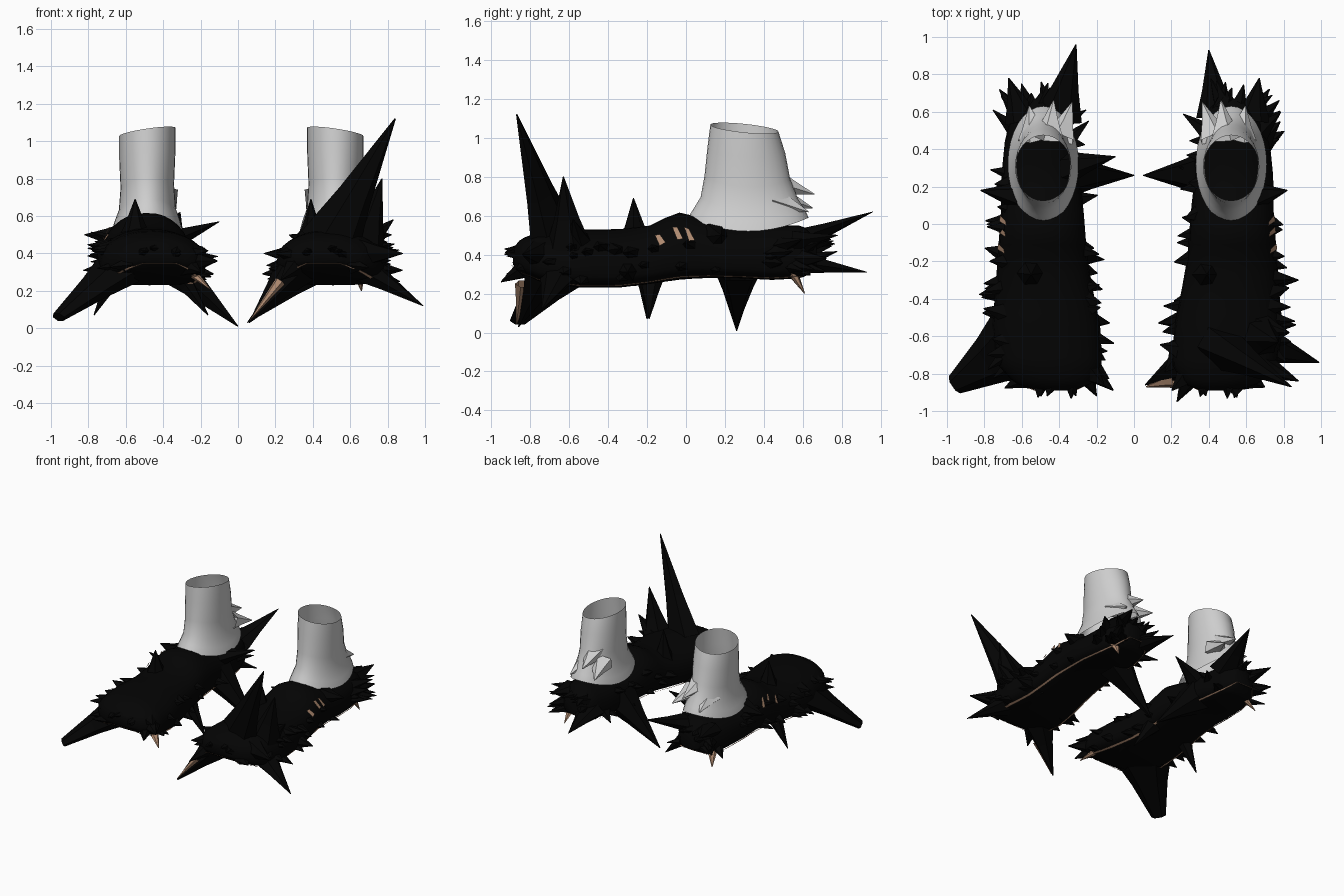
import bpy, bmesh, math, random
from mathutils import Vector

cube = bpy.data.objects.get("Cube")
if cube:
    bpy.data.objects.remove(cube)


def material(name, rgb):
    m = bpy.data.materials.new(name)
    m.use_nodes = True
    m.diffuse_color = (*rgb, 1)
    bsdf = m.node_tree.nodes["Principled BSDF"]
    bsdf.inputs["Base Color"].default_value = (*rgb, 1)
    bsdf.inputs["Roughness"].default_value = 0.9
    return m


BLACK = material("black_leather", (0.0012, 0.0012, 0.0012))
WHITE = material("white_sock", (0.62, 0.62, 0.62))
TAN = material("tan_trim", (0.42, 0.25, 0.16))

# Shoe stations: y, centre x, half width, bottom z, top z
STATIONS = [
    (-0.89, 0.46, 0.10, 0.35, 0.43), (-0.85, 0.47, 0.21, 0.31, 0.48),
    (-0.75, 0.49, 0.28, 0.26, 0.52), (-0.55, 0.51, 0.29, 0.23, 0.53),
    (-0.35, 0.52, 0.26, 0.23, 0.53), (-0.18, 0.53, 0.24, 0.25, 0.55),
    (-0.05, 0.53, 0.23, 0.27, 0.62), (0.08, 0.53, 0.22, 0.28, 0.59),
    (0.25, 0.54, 0.21, 0.28, 0.54), (0.45, 0.54, 0.19, 0.27, 0.55),
    (0.60, 0.54, 0.15, 0.28, 0.55), (0.67, 0.54, 0.08, 0.33, 0.48)]
Y0, Y1 = STATIONS[0][0], STATIONS[-1][0]


def section(y):
    y = min(max(y, Y0), Y1)
    for a, b in zip(STATIONS, STATIONS[1:]):
        if y <= b[0]:
            t = (y - a[0]) / (b[0] - a[0])
            return [p + (q - p) * t for p, q in zip(a, b)]


def surface(y, ang, grow=0.0):
    """Point on the shoe skin; the top narrows and the sole is flattened."""
    y, cx, hw, zb, zt = section(y)
    c, s = math.cos(ang), math.sin(ang)
    lean = 1 - 0.28 * max(s, 0) ** 2
    power = 0.75 if s > 0 else 0.5
    x = math.copysign(abs(c) ** 0.7, c) * (hw + grow) * lean
    mid = zb + (zt - zb) * 0.35
    rise = (zt - mid) if s > 0 else (mid - zb)
    z = mid + math.copysign(abs(s) ** power, s) * (rise + grow)
    return Vector((cx + x, y, z))


def finish(name, bm, mats, side, smooth=None):
    """Place the part on its side; the right foot sits a little further in."""
    bmesh.ops.recalc_face_normals(bm, faces=bm.faces[:])
    for v in bm.verts:
        v.co.x = (v.co.x - inset(side)) * side
    if side < 0:
        bmesh.ops.reverse_faces(bm, faces=bm.faces[:])
    me = bpy.data.meshes.new(name)
    bm.to_mesh(me)
    bm.free()
    ob = bpy.data.objects.new(name, me)
    bpy.context.collection.objects.link(ob)
    for m in mats:
        me.materials.append(m)
    if smooth:
        bpy.ops.object.select_all(action="DESELECT")
        ob.select_set(True)
        bpy.context.view_layer.objects.active = ob
        bpy.ops.object.shade_smooth_by_angle(angle=math.radians(smooth))


def inset(side):
    return 0.005 if side > 0 else 0.04


def bridge(bm, rings, mat=0):
    n = len(rings[0])
    for a, b in zip(rings, rings[1:]):
        for i in range(n):
            f = bm.faces.new((a[i], a[(i + 1) % n], b[(i + 1) % n], b[i]))
            f.material_index = mat


def spike(bm, base, tip, radius, flat=1.0, blunt=0.003, mat=0, sides=6):
    """Thorn with a flared root; flat scales its thickness against its level width."""
    axis = tip - base
    u = axis.cross(Vector((0, 0.001, 1))).normalized()
    v = axis.normalized().cross(u) * flat
    rings = []
    for t, r in ((0, radius), (0.4, radius * 0.55 + blunt * 0.4), (1, blunt)):
        rings.append([bm.verts.new(base + axis * t + r * (
            u * math.cos(math.tau * i / sides) + v * math.sin(math.tau * i / sides)))
            for i in range(sides)])
    bridge(bm, rings, mat)
    bm.faces.new(rings[-1]).material_index = mat


def rooted(bm, side, x, y, z, root_y, radius, flat=1.0, blunt=0.003, mat=0):
    """Spike to a given tip, rooted inside the shoe at root_y."""
    x += inset(side)
    yy, cx, hw, zb, zt = section(root_y)
    bx = cx + min(max(x - cx, -0.6 * hw), 0.6 * hw)
    bz = min(max(z, zb + 0.08), zt - 0.08)
    spike(bm, Vector((bx, yy, bz)), Vector((x, y, z)), radius, flat, blunt, mat)


# Large spikes: tip x, y, z, root y, radius, flatness
BOTH = [(0.67, 0.78, 0.50, 0.56, 0.10, 0.6), (0.82, 0.18, 0.50, 0.15, 0.08),
        (0.13, -0.53, 0.29, -0.5, 0.09), (0.72, 0.72, 0.38, 0.56, 0.07)]
LEFT = [(0.77, -0.63, 0.80, -0.60, 0.12), (0.99, -0.74, 0.12, -0.64, 0.12, 0.7),
        (0.05, 0.26, 0.03, 0.27, 0.14), (0.40, 0.93, 0.31, 0.58, 0.11, 0.6),
        (0.23, -0.95, 0.26, -0.78, 0.08), (0.39, -0.27, 0.69, -0.27, 0.08),
        (0.88, -0.30, 0.31, -0.3, 0.09), (0.88, -0.84, 0.40, -0.74, 0.09),
        (0.83, -0.58, 0.58, -0.55, 0.08), (0.06, -0.86, 0.03, -0.72, 0.12)]
RIGHT = [(0.00, 0.26, 0.01, 0.26, 0.13), (0.10, 0.36, 0.57, 0.30, 0.10, 0.7),
         (0.31, 0.96, 0.62, 0.57, 0.13, 0.5), (0.55, -0.27, 0.69, -0.26, 0.10),
         (0.20, -0.92, 0.30, -0.76, 0.08), (0.11, -0.89, 0.36, -0.74, 0.09),
         (0.77, -0.20, 0.07, -0.2, 0.07), (0.16, -0.19, 0.07, -0.17, 0.08),
         (0.96, -0.86, 0.06, -0.64, 0.21, 0.5, 0.055)]


def shoe(label, side, extra, seed):
    # Shoe body
    bm = bmesh.new()
    count, n = 32, 28
    ys = [Y0 + (Y1 - Y0) * (0.5 - 0.5 * math.cos(math.pi * i / count))
          for i in range(count + 1)]
    rings = [[bm.verts.new(surface(y, -math.tau * i / n)) for i in range(n)] for y in ys]
    bridge(bm, rings)
    bm.faces.new(rings[0][::-1])
    bm.faces.new(rings[-1])
    finish(label + "_shoe", bm, [BLACK], side, 50)

    # Tan seam ribbon running around the sole edge
    bm = bmesh.new()
    low = -0.75
    path = [(y, low) for y in ys] + [(y, math.pi - low) for y in reversed(ys)]
    strip = []
    for a in (-0.09, 0.09):
        strip.append([bm.verts.new(surface(y, g + a * math.cos(g), 0.009)
                      + Vector((0, 0.009 * (1 if y > 0.6 else -1 if y < -0.8 else 0), 0)))
                      for y, g in path])
    bridge(bm, strip)
    finish(label + "_seam", bm, [TAN], side)

    # Slanted tan slashes on the outer side
    bm = bmesh.new()
    for y in (-0.16, -0.07, -0.01):
        quad = [surface(y + dy, a, 0.014) for dy, a in
                ((0, 0.6), (0.025, 0.56), (0.055, 0.28), (0.025, 0.25))]
        bm.faces.new([bm.verts.new(p) for p in quad])
    finish(label + "_slashes", bm, [TAN], side)

    # Large spikes
    bm = bmesh.new()
    for s in BOTH + extra:
        rooted(bm, side, *s)
    rooted(bm, side, 0.66, 0.61, 0.20, 0.52, 0.06, 0.6, mat=1)
    if side > 0:
        # Tall blade over the toe, and the tan flap on the low inner spike
        spike(bm, Vector((0.49, -0.67, 0.44)), Vector((0.845, -0.87, 1.12)), 0.12, 1.5)
        spike(bm, Vector((0.23, -0.83, 0.25)), Vector((0.07, -0.87, 0.045)), 0.05, 0.6, mat=1)
    else:
        rooted(bm, side, 0.15, -0.80, 0.21, -0.7, 0.06, 0.6, mat=1)

    # Ragged fringe of small thorns, denser at toe and heel
    rng = random.Random(seed)
    for i in range(46):
        y = Y0 + (Y1 - Y0) * (0.5 - 0.5 * math.cos(math.pi * rng.uniform(0.1, 0.93)))
        p = surface(y, rng.choice((0, math.pi)) + rng.uniform(-0.45, 0.45))
        out = p - Vector((section(y)[1], y, 0.38))
        out.z *= 0.6
        end = 1 if y > 0.45 else -1 if y < -0.7 else 0
        out = (out.normalized() + Vector((0, 0.8 * end + rng.uniform(-0.3, 0.3), 0))).normalized()
        size = rng.uniform(0.04, 0.09) + (0.04 if end > 0 else 0)
        spike(bm, p - out * 0.05, p + out * size, rng.uniform(0.05, 0.075), 0.7, sides=5)
    for i in range(12):
        end = (-1, 1)[i % 2]
        p = surface(Y0 if end < 0 else Y1, rng.uniform(0, math.pi))
        d = Vector((rng.uniform(-0.5, 0.5), end, rng.uniform(-0.2, 0.3))).normalized()
        spike(bm, p - d * 0.06, p + d * rng.uniform(0.03, 0.05 if end < 0 else 0.12), 0.06, 0.7, sides=5)
    finish(label + "_spikes", bm, [BLACK, TAN], side)

    # Sock: open tube flaring into a saddle-shaped hem
    bm = bmesh.new()
    rings = []
    # height fraction, centre y, half width, half depth
    for t, cy, rx, ry in ((0, 0.32, 0.19, 0.31), (0.10, 0.325, 0.175, 0.285),
                          (0.22, 0.325, 0.152, 0.25), (0.45, 0.315, 0.143, 0.22),
                          (0.75, 0.31, 0.15, 0.20), (1, 0.30, 0.15, 0.175)):
        ring = []
        for i in range(32):
            a = math.tau * i / 32
            c, s = math.cos(a), math.sin(a)
            hem = 0.52 + 0.07 * s * s
            rim = 1.05 - 0.022 * c - 0.018 * s
            ring.append(bm.verts.new((0.525 + rx * c, cy + ry * s, hem + (rim - hem) * t)))
        rings.append(ring)
    bridge(bm, rings)
    finish(label + "_sock", bm, [WHITE], side, 60)

    # Torn flaps at the back of the sock
    bm = bmesh.new()
    for x, y, z in ((0.37, 0.65, 0.64), (0.47, 0.66, 0.71), (0.60, 0.63, 0.62)):
        root = Vector((0.53 + (x - 0.53) * 0.6, 0.46, z + 0.06))
        spike(bm, root, Vector((x, y, z)), 0.09, 0.8, sides=5)
    finish(label + "_sock_flaps", bm, [WHITE], side)


shoe("left", 1, LEFT, 4)
shoe("right", -1, RIGHT, 9)
